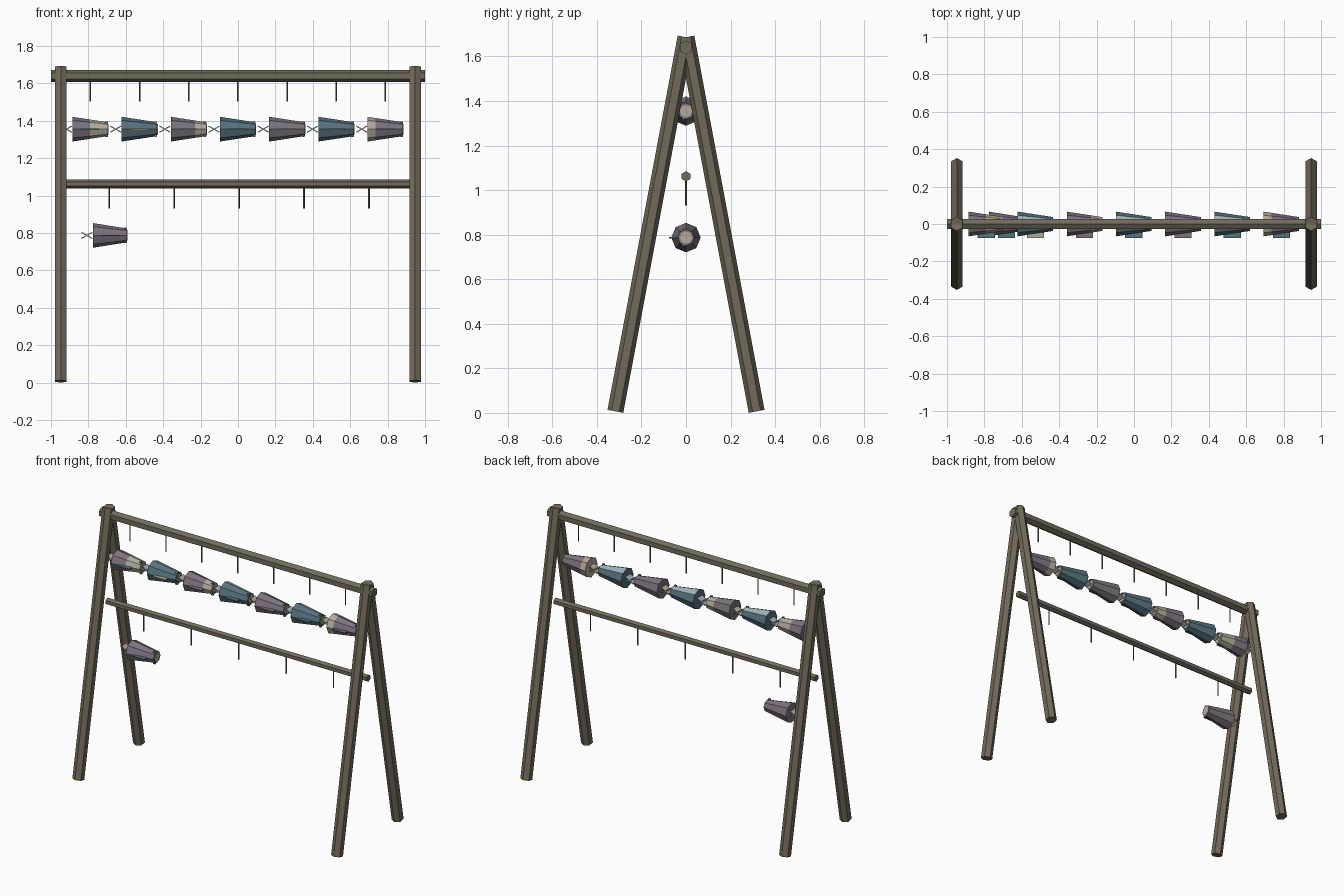
import bpy, bmesh, math
from mathutils import Vector, Matrix

if "Cube" in bpy.data.objects:
    bpy.data.objects.remove(bpy.data.objects["Cube"])


def mat(name, col):
    m = bpy.data.materials.new(name)
    m.diffuse_color = (*col, 1)
    m.use_nodes = True
    m.node_tree.nodes["Principled BSDF"].inputs["Base Color"].default_value = m.diffuse_color
    return m


WOOD = mat("weathered wood", (0.17, 0.145, 0.105))
CORD = mat("grey cord", (0.17, 0.15, 0.12))
MAUVE = mat("mauve grey", (0.21, 0.17, 0.215))
TEAL = mat("slate teal", (0.095, 0.17, 0.205))
CREAM = mat("cream", (0.46, 0.41, 0.33))
PALE = mat("pale blue", (0.36, 0.46, 0.51))


def finish(bm, name, mats):
    bmesh.ops.recalc_face_normals(bm, faces=bm.faces)
    me = bpy.data.meshes.new(name)
    bm.to_mesh(me)
    bm.free()
    for m in mats:
        me.materials.append(m)
    ob = bpy.data.objects.new(name, me)
    bpy.context.collection.objects.link(ob)
    return ob


def tube(bm, stations, sides, up, phase=0.0, index=None):
    """Closed tube through (point, radius) stations; index gives one slot per span."""
    axis = (stations[-1][0] - stations[0][0]).normalized()
    v = (up - axis * up.dot(axis)).normalized()
    u = v.cross(axis)
    rings = []
    for p, r in stations:
        rings.append([bm.verts.new(p + r * (math.cos(a) * u + math.sin(a) * v))
                      for a in (phase + 2 * math.pi * i / sides for i in range(sides))])
    for k, (a, b) in enumerate(zip(rings, rings[1:])):
        for i in range(sides):
            j = (i + 1) % sides
            f = bm.faces.new((a[i], a[j], b[j], b[i]))
            f.material_index = index[k] if index else 0
    first, last = bm.faces.new(rings[0]), bm.faces.new(rings[-1])
    if index:
        first.material_index, last.material_index = index[0], index[-1]


def pole(name, a, b, r, sides, m, up, phase=0.0):
    bm = bmesh.new()
    tube(bm, [(Vector(a), r), (Vector(b), r)], sides, up, phase)
    return finish(bm, name, [m])


def box(bm, centre, size, slot, rot=0.0):
    M = (Matrix.Translation(centre) @ Matrix.Rotation(rot, 4, 'Y')
         @ Matrix.Diagonal((*size, 1)))
    for v in bmesh.ops.create_cube(bm, size=1, matrix=M)["verts"]:
        for f in v.link_faces:
            f.material_index = slot


X, Y, Z = Vector((1, 0, 0)), Vector((0, 1, 0)), Vector((0, 0, 1))

# A-frame legs, with an edge along the front and back
for sx in (-1, 1):
    for sy in (-1, 1):
        pole("leg", (0.947 * sx, 0.317 * sy, 0.007), (0.947 * sx, 0.002 * sy, 1.687),
             0.036, 6, WOOD, Y, math.pi / 6)

# Cross beams, with an edge along the top
pole("top_beam", (-1, 0, 1.64), (1, 0, 1.64), 0.032, 6, WOOD, Z, math.pi / 6)
pole("lower_beam", (-0.955, 0, 1.062), (0.955, 0, 1.062), 0.023, 6, WOOD, Z, math.pi / 6)

# Hanging cords
for i in range(7):
    x = -0.79 + 0.263 * i
    pole("upper_cord", (x, 0, 1.502), (x, 0, 1.62), 0.0045, 5, CORD, Y)
for i in range(5):
    x = -0.69 + 0.3475 * i
    pole("lower_cord", (x, 0, 0.932), (x, 0, 1.05), 0.0045, 5, CORD, Y)


def fish(x, z, rear, front, split, fin, belly=None, L=0.19):
    """Eight-sided tapered body, wide end at x, nose toward +x."""
    r0, r1 = 0.066, 0.037
    at = lambda d: Vector((x + d, 0, z))
    bm = bmesh.new()
    tube(bm, [(at(0), r0), (at(split * L), r0 + (r1 - r0) * split), (at(L), r1)],
         8, Z, 0, [rear, front])
    # pale belly on the upper back side
    if belly is not None:
        bmesh.ops.recalc_face_normals(bm, faces=bm.faces)
        for f in bm.faces:
            if f.normal.z > 0.8 and f.normal.y > 0:
                f.material_index = belly
    # nose disc
    tube(bm, [(at(L - 0.005), 0.028), (at(L + 0.003), 0.028)], 8, Z, 0, [2, 2])
    # back fin, turned to the front
    box(bm, at(0.095) + Vector((0, -0.06, 0)), (0.092, 0.031, 0.007), fin)
    # eyes
    for sz in (-1, 1):
        box(bm, at(L - 0.008) + Vector((0, -0.012, 0.035 * sz)),
            (0.014, 0.012, 0.012), fin)
    # crossed tail plates
    tail = 3 if rear == 1 else 2
    for sg in (-1, 1):
        box(bm, at(-0.032), (0.066, 0.05, 0.006), tail, sg * 0.52)
    finish(bm, "dried_fish", [MAUVE, TEAL, CREAM, PALE])


# Upper row: rear colour, front colour, split position, fin colour, belly colour
row = [(0, 2, 0.5, 1), (1, 1, 0.5, 2, 3), (0, 2, 0.68, 0), (1, 1, 0.5, 1, 3),
       (0, 0, 0.5, 0), (1, 1, 0.5, 1, 3), (2, 0, 0.22, 1)]
for i, spec in enumerate(row):
    fish(-0.885 + 0.263 * i, 1.355, *spec)
# Single fish on the lower beam
fish(-0.776, 0.787, 0, 0, 0.5, 1, None, 0.182)
